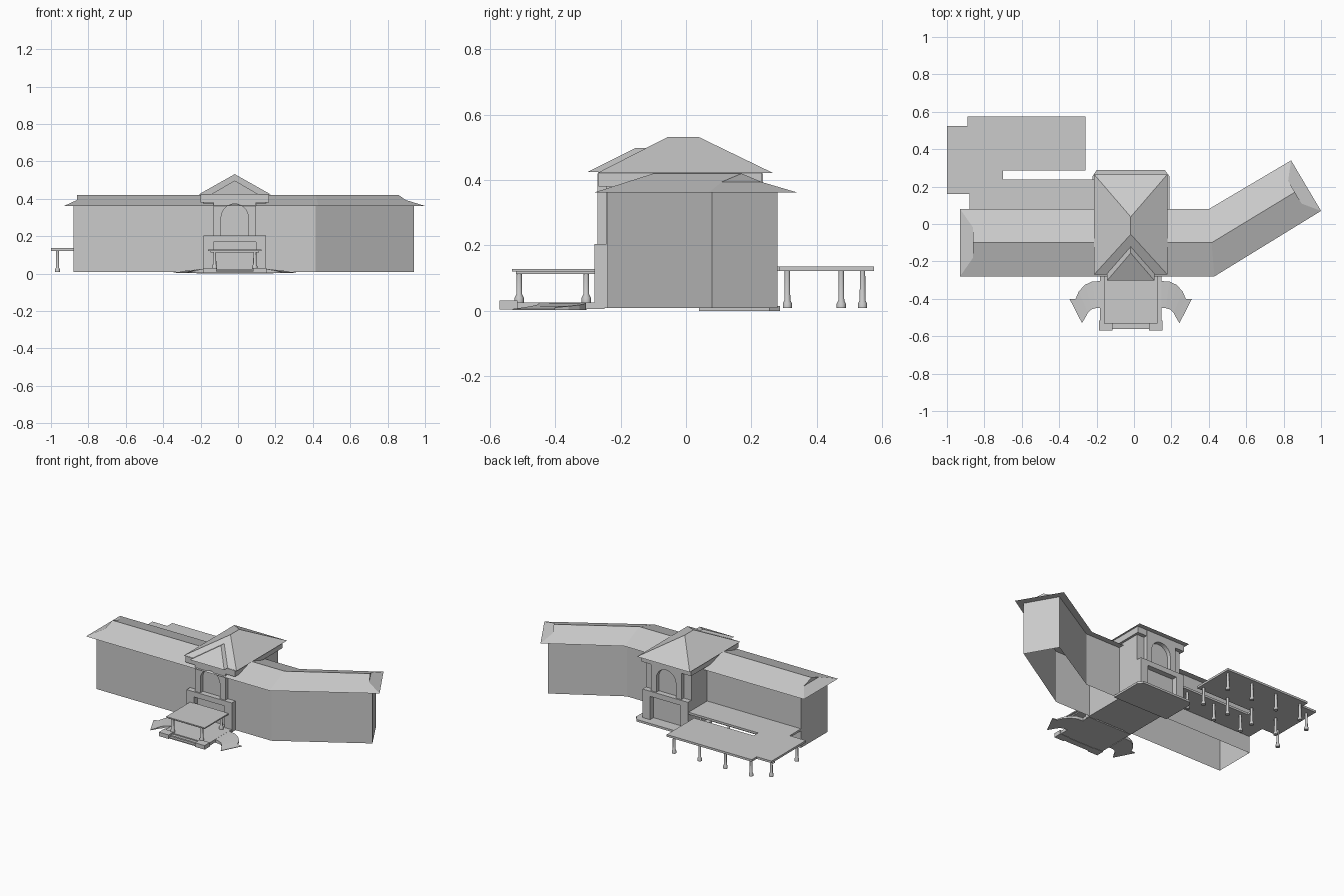
import bpy, bmesh
from math import sin, cos, pi

if "Cube" in bpy.data.objects:
    bpy.data.objects.remove(bpy.data.objects["Cube"])

CX, CY = -0.0175, -0.0175          # centre lines of the entrance tower


def mesh(name, verts, faces):
    bm = bmesh.new()
    vs = [bm.verts.new(v) for v in verts]
    for f in faces:
        bm.faces.new([vs[i] for i in f])
    bmesh.ops.recalc_face_normals(bm, faces=bm.faces[:])
    me = bpy.data.meshes.new(name)
    bm.to_mesh(me)
    bm.free()
    ob = bpy.data.objects.new(name, me)
    bpy.context.collection.objects.link(ob)
    return ob


def prism(name, pts, a, b, axis='z', caps=True):
    """Extrude a 2D outline from a to b along z (plan) or y (elevation)."""
    put = (lambda p, t: (p[0], p[1], t)) if axis == 'z' else (lambda p, t: (p[0], t, p[1]))
    n = len(pts)
    faces = [(i, (i + 1) % n, n + (i + 1) % n, n + i) for i in range(n)]
    if caps:
        faces += [tuple(range(n)), tuple(range(n, 2 * n))]
    return mesh(name, [put(p, a) for p in pts] + [put(p, b) for p in pts], faces)


def box(name, x0, x1, y0, y1, z0, z1):
    return prism(name, [(x0, y0), (x1, y0), (x1, y1), (x0, y1)], z0, z1)


def column(name, x, y, z0, z1, n=12):
    prof = [(.014, z0), (.014, z0 + .014), (.009, z0 + .024), (.008, z1)]
    verts = [(x + r * cos(2 * pi * i / n), y + r * sin(2 * pi * i / n), z)
             for r, z in prof for i in range(n)]
    faces = [(k * n + i, k * n + (i + 1) % n, (k + 1) * n + (i + 1) % n, (k + 1) * n + i)
             for k in range(len(prof) - 1) for i in range(n)]
    faces.append(tuple(range(n)))
    ob = mesh(name, verts, faces)
    for p in ob.data.polygons:
        p.use_smooth = len(p.vertices) == 4
    ob.data.set_sharp_from_angle(angle=.6)
    return ob


def mirror_x(pts):
    return [(2 * CX - p[0],) + tuple(p[1:]) for p in pts]


# Wing walls, open underneath
prism("wing_walls", [(-.88, -.24), (.415, -.24), (.94, .08), (.825, .28), (.41, .04), (-.88, .04)],
      .008, .362, caps=False)

# Bent wing roof with a small gable above each hipped end
ze, zr, zg = .362, .42, .394
mesh("wing_roof",
     [(-.93, -.28, ze), (.43, -.28, ze), (1, .07, ze), (.84, .34, ze), (.40, .08, ze), (-.93, .08, ze),
      (-.86, -.1, zr), (.415, -.1, zr), (.86, .17, zr),
      (-.86, -.18, zg), (-.86, -.02, zg), (.896, .109, zg), (.824, .231, zg)],
     [(0, 1, 7, 6, 9), (1, 2, 11, 8, 7), (4, 5, 10, 6, 7), (3, 4, 7, 8, 12),
      (0, 9, 10, 5), (9, 6, 10), (2, 3, 12, 11), (11, 12, 8), (0, 5, 4, 1), (1, 4, 3, 2)])

# Tower core and the wide band under its roof
box("tower_core", -.185, .15, -.243, .208, .008, .40)
box("tower_band", -.20, .165, -.268, .233, .38, .424)

# Tower faces at front and back: arched bay over a block with a wide doorway
arch = [(CX + .0725 * cos(pi * i / 16), .30 + .0725 * sin(pi * i / 16)) for i in range(17)]
bay = [(-.13, .2), (-.13, .42), (.095, .42), (.095, .2), (.055, .2)] + arch + [(-.09, .2)]
door = [(-.185, .008), (-.185, .205), (.15, .205), (.15, .008), (.095, .008), (.095, .17),
        (-.13, .17), (-.13, .008)]
for side, s in (("front", -1), ("back", 1)):
    def yy(d):
        return CY + s * d
    prism(side + "_arched_bay", bay, yy(.22), yy(.253), 'y')
    prism(side + "_door_block", door, yy(.215), yy(.262), 'y')

# Hipped tower roof
e = .422
mesh("tower_roof",
     [(-.213, -.27, e), (.178, -.27, e), (.178, .265, e), (-.213, .265, e), (CX, -.055, .532), (CX, .038, .532)],
     [(0, 1, 4), (1, 2, 5, 4), (2, 3, 5), (3, 0, 4, 5), (0, 3, 2, 1)])

# Raked pediment on the front slope
mesh("front_pediment",
     [(CX - .127, -.303, .424), (CX + .127, -.303, .424), (CX, -.155, .498),
      (CX - .127, -.26, .424), (CX + .127, -.26, .424), (CX, -.118, .498)],
     [(0, 1, 2), (0, 2, 5, 3), (1, 4, 5, 2), (0, 3, 4, 1), (3, 5, 4)])

# Step slab behind the tower
prism("back_step", [(-.222, .04), (.19, .04), (.19, .255), (.165, .288), (-.20, .288), (-.222, .255)], 0, .014)

# Porch floor, cheek blocks and steps
box("porch_floor", -.182, .147, -.525, -.25, .006, .026)
for tag, x0, x1 in (("left", -.187, -.115), ("right", .08, .152)):
    box(tag + "_cheek_block", x0, x1, -.57, -.515, .004, .031)
box("upper_step", -.115, .08, -.545, -.52, .004, .019)
box("lower_step", -.115, .08, -.562, -.54, .004, .011)

# Porch canopy on four columns
box("porch_canopy", -.16, .125, -.532, -.275, .12, .128)
box("porch_canopy_beam", -.148, .113, -.52, -.275, .112, .12)
for x in (-.125, .09):
    for y in (-.51, -.305):
        column("porch_column", x, y, .026, .113)

# Curved ramps that fall away to flared ends
outer = [(-.18, -.305), (-.225, -.308), (-.262, -.325), (-.295, -.36), (-.312, -.40), (-.345, -.40)]
inner = [(-.18, -.45), (-.205, -.45), (-.228, -.457), (-.247, -.475), (-.26, -.50), (-.278, -.53)]
n = len(outer)
tops = [(p[0], p[1], .026 - .02 * i / (n - 1)) for row in (outer, inner) for i, p in enumerate(row)]
ramp = tops + [(x, y, .003) for x, y, z in tops]
faces = [(0, n, 3 * n, 2 * n), (n - 1, 2 * n - 1, 4 * n - 1, 3 * n - 1)]
for i in range(n - 1):
    a, b, c, d = i, i + 1, n + i + 1, n + i
    m = 2 * n
    faces += [(a, b, c, d), (a + m, b + m, c + m, d + m), (a, b, b + m, a + m), (d, c, c + m, d + m)]
mesh("left_ramp", ramp, faces)
mesh("right_ramp", mirror_x(ramp), faces)

# Flat terrace canopy behind the left wing
prism("terrace_canopy",
      [(-1, .16), (-.88, .16), (-.88, .04), (-.185, .04), (-.185, .237), (-.70, .237), (-.70, .285),
       (-.26, .285), (-.26, .575), (-.89, .575), (-.89, .523), (-1, .523)], .122, .136)
spots = [(x, y) for y in (.31, .54) for x in (-.29, -.48, -.67, -.86)]
spots += [(x, .205) for x in (-.25, -.46, -.67)] + [(-.965, .475), (-.965, .205)]
for x, y in spots:
    column("terrace_column", x, y, .008, .123)
